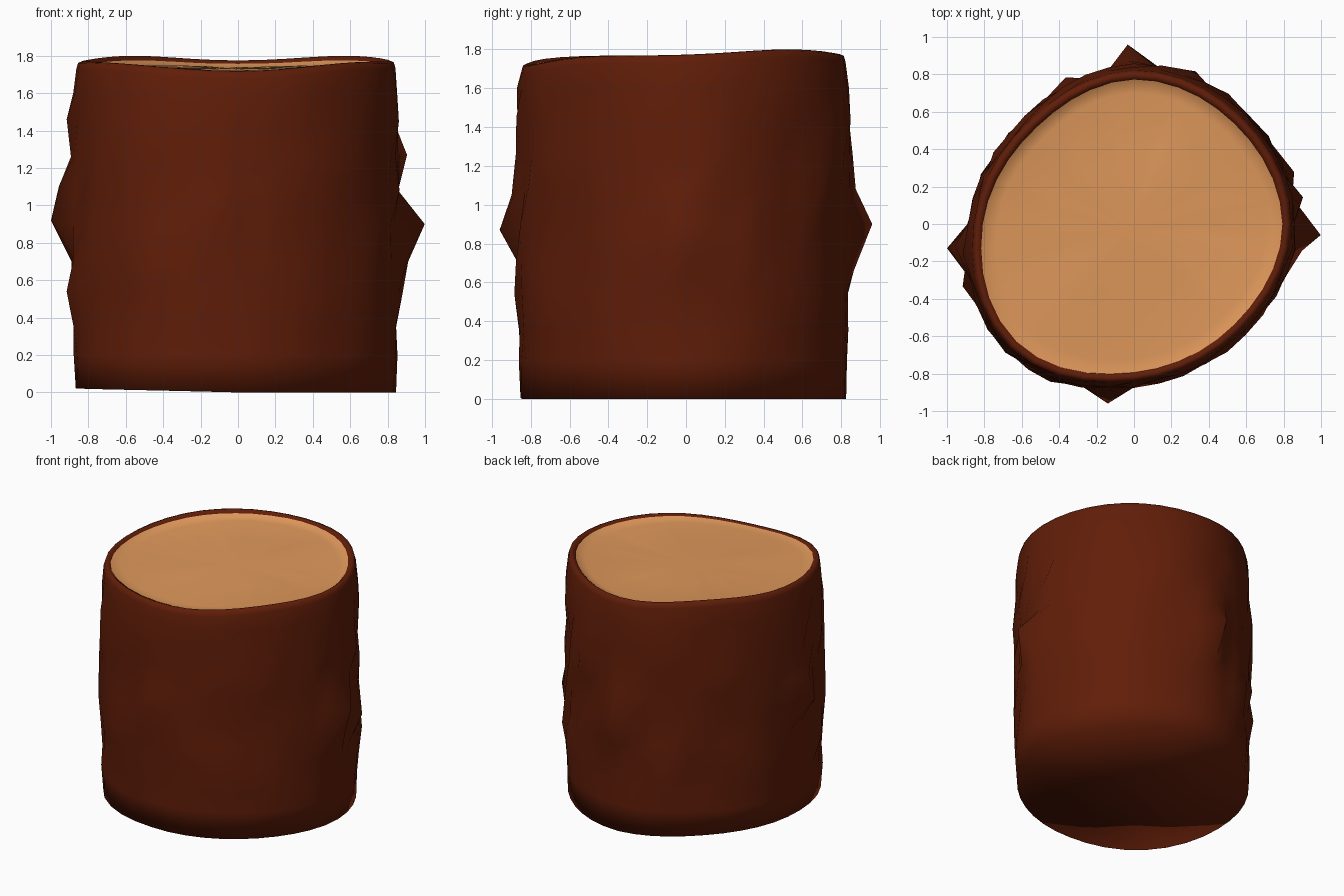
import bpy, bmesh, math, random

if "Cube" in bpy.data.objects:
    bpy.data.objects.remove(bpy.data.objects["Cube"])
random.seed(4)

SEG = 40
# wood radius every 45 degrees, starting at +x
RADII = [0.79, 0.76, 0.77, 0.735, 0.805, 0.885, 0.79, 0.755]


def wood_radius(a):
    """Smooth periodic (Catmull-Rom) lookup of the lopsided outline."""
    u = (a / (math.pi / 4)) % 8
    i, t = int(u), u - int(u)
    p0, p1, p2, p3 = (RADII[(i + k) % 8] for k in (-1, 0, 1, 2))
    return p1 + 0.5 * t * (p2 - p0 + t * (2 * p0 - 5 * p1 + 4 * p2 - p3
                           + t * (3 * (p1 - p2) + p3 - p0)))


def rim_height(a):
    """Uneven saw cut: dips at the front, peaks at the back corners."""
    return 1.77 + 0.028 * math.sin(a) + 0.013 * math.cos(2 * a) - 0.01 * math.cos(4 * a)


def material(name, col):
    m = bpy.data.materials.new(name)
    m.diffuse_color = (*col, 1)
    m.use_nodes = True
    m.node_tree.nodes["Principled BSDF"].inputs["Base Color"].default_value = m.diffuse_color
    return m


def ring(bm, radius, height):
    """One closed loop; radius and height are functions of the angle."""
    out = []
    for i in range(SEG):
        a = 2 * math.pi * i / SEG
        r = radius(a)
        out.append(bm.verts.new((r * math.cos(a), r * math.sin(a), height(a))))
    return out


def bridge(bm, lo, hi):
    for i in range(SEG):
        j = (i + 1) % SEG
        bm.faces.new((lo[i], lo[j], hi[j], hi[i]))


def fan(bm, loop, co, up):
    c = bm.verts.new(co)
    for i in range(SEG):
        a, b = loop[i], loop[(i + 1) % SEG]
        bm.faces.new((a, b, c) if up else (b, a, c))


def finish(bm, name, mat):
    for f in bm.faces:
        f.smooth = True
    me = bpy.data.meshes.new(name)
    bm.to_mesh(me)
    bm.free()
    me.materials.append(mat)
    ob = bpy.data.objects.new(name, me)
    bpy.context.collection.objects.link(ob)
    return ob


bark_mat = material("dark bark brown", (0.118, 0.0125, 0.0025))
wood_mat = material("cut wood tan", (0.74, 0.315, 0.105))

# bark: rough side wall, rounded lip, closed underside
bm = bmesh.new()
levels = [0, 0.2, 0.35, 0.54, 0.70, 0.9, 1.08, 1.26, 1.45, 1.6]
roughness = [0, 0.015, 0.025, 0.035, 0.035, 0.035, 0.035, 0.035, 0.03, 0.02]
rings = []
for z, rough in zip(levels, roughness):
    rings.append(ring(
        bm,
        lambda a: wood_radius(a) + 0.055 + rough * random.random(),
        lambda a: z if z else max(0, -0.022 * math.cos(a))))

# knots and lumps: angle in degrees, level index, radius, height
knots = [(-3.4, 5, 1.0, 0.9), (187.4, 5, 1.008, 0.92), (92, 5, 0.96, 0.9),
         (261.7, 5, 0.97, 0.87), (187, 6, 0.965, 1.1), (9, 7, 0.915, 1.27),
         (200, 3, 0.975, 0.54), (190, 8, 0.93, 1.46), (263, 6, 0.905, 1.05),
         (0, 3, 0.88, 0.53), (0, 4, 0.91, 0.7), (-9, 4, 0.91, 0.7),
         (92, 4, 0.865, 0.66), (92, 6, 0.875, 1.08), (80, 8, 0.86, 1.45),
         (18, 4, 0.90, 0.7), (33, 3, 0.86, 0.5), (54, 6, 0.86, 1.1),
         (68, 7, 0.88, 1.25), (115, 3, 0.865, 0.6), (242, 4, 0.955, 0.7),
         (325, 7, 0.845, 1.2)]
for deg, k, r, z in knots:
    a = math.radians(deg)
    rings[k][round(deg / 360 * SEG) % SEG].co = (r * math.cos(a), r * math.sin(a), z)

# rounded lip folding inwards
for dr, dz in [(0.052, -0.04), (0.043, -0.008), (0.022, 0.0), (0.0, -0.02), (-0.01, -0.06)]:
    rings.append(ring(bm, lambda a: wood_radius(a) + dr, lambda a: rim_height(a) + dz))
for lo, hi in zip(rings, rings[1:]):
    bridge(bm, lo, hi)
fan(bm, rings[0], (0, 0, 0.005), False)
finish(bm, "bark", bark_mat)

# wood: shallow dished cut face with slight radial ripples
bm = bmesh.new()
dish = [ring(bm, lambda a: wood_radius(a) * s + 0.004 * (s == 1),
             lambda a: rim_height(a) * w + 1.755 * (1 - w) + dz
             + rip * random.uniform(-1, 1))
        for s, w, dz, rip in [(1, 0.85, -0.014, 0), (0.965, 0.65, -0.026, 0),
                              (0.91, 0.55, -0.03, 0), (0.5, 0.3, -0.025, 0.004)]]
for lo, hi in zip(dish, dish[1:]):
    bridge(bm, lo, hi)
fan(bm, dish[-1], (-0.03, -0.03, 1.732), True)
finish(bm, "cut_face", wood_mat)
